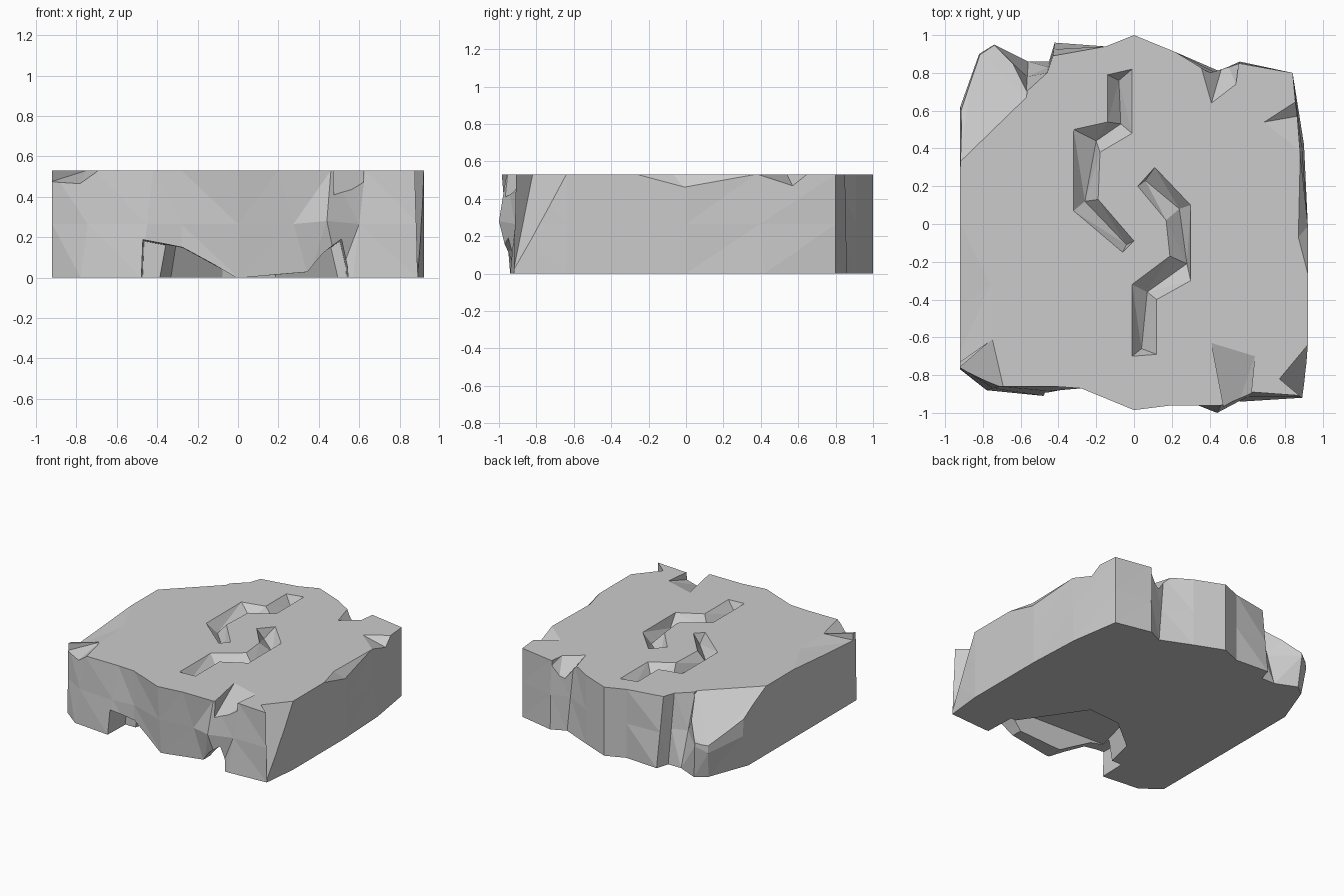
import bpy, bmesh

if "Cube" in bpy.data.objects:
    bpy.data.objects.remove(bpy.data.objects["Cube"])

H = 0.53


def make_object(name, bm):
    bmesh.ops.recalc_face_normals(bm, faces=bm.faces[:])
    mesh = bpy.data.meshes.new(name)
    bm.to_mesh(mesh)
    bm.free()
    obj = bpy.data.objects.new(name, mesh)
    bpy.context.collection.objects.link(obj)
    return obj


def loft(name, rings):
    bm = bmesh.new()
    loops = [[bm.verts.new(p) for p in ring] for ring in rings]
    n = len(loops[0])
    for a, b in zip(loops, loops[1:]):
        for i in range(n):
            j = (i + 1) % n
            bm.faces.new((a[i], a[j], b[j], b[i]))
    sides = bm.faces[:]
    bm.faces.new(loops[0][::-1])
    bm.faces.new(loops[-1])
    bmesh.ops.triangulate(bm, faces=sides)
    return make_object(name, bm)


def hull(name, points):
    bm = bmesh.new()
    verts = [bm.verts.new(p) for p in points]
    res = bmesh.ops.convex_hull(bm, input=verts)
    junk = [v for v in res["geom_interior"] + res["geom_unused"]
            if isinstance(v, bmesh.types.BMVert)]
    bmesh.ops.delete(bm, geom=list(set(junk)), context="VERTS")
    return make_object(name, bm)


def carve(target, cutter):
    mod = target.modifiers.new("carve", "BOOLEAN")
    mod.operation = "DIFFERENCE"
    mod.solver = "EXACT"
    mod.object = cutter
    bpy.context.view_layer.objects.active = target
    bpy.ops.object.modifier_apply(modifier=mod.name)
    bpy.data.objects.remove(cutter)


# Slab outline: bottom x, y then top x, y
outline = [
    (-.92, -.77, -.92, -.76), (-.78, -.88, -.71, -.86), (-.48, -.91, -.42, -.86),
    (-.28, -.87, -.28, -.87), (0, -.94, 0, -.985), (.35, -.91, .2, -.96),
    (.5, -.93, .46, -.96), (.57, -.94, .63, -.89), (.89, -.92, .9, -.91),
    (.92, -.64, .92, -.64), (.92, -.27, .92, -.27), (.92, 0, .92, 0),
    (.9, .42, .88, .37), (.84, .8, .84, .8), (.56, .86, .56, .85),
    (.45, .81, .4, .8), (.22, .91, .22, .91), (0, 1, 0, 1),
    (-.15, .94, -.15, .94), (-.42, .96, -.43, .89), (-.45, .86, -.46, .8),
    (-.56, .86, -.57, .7), (-.72, .93, -.73, .93), (-.8, .87, -.8, .87),
    (-.92, .55, -.91, .58), (-.92, .3, -.92, .3)]
bulges = {6: (.44, -1, .28), 22: (-.74, .95, .25),
          23: (-.82, .9, .2), 24: (-.92, .62, .25)}
bottom = [(a, b, 0) for a, b, c, d in outline]
top = [(c, d, H) for a, b, c, d in outline]
middle = [bulges.get(i, ((a + c) / 2, (b + d) / 2, H / 2))
          for i, (a, b, c, d) in enumerate(outline)]
slab = loft("stone_slab", [bottom, middle, top])

# Chipped corners along the top rim
chips = [
    [(.41, -.63, H), (.64, -.7, H), (.62, -.9, .47), (.53, -.92, .46), (.5, -1.1, .36)],
    [(-.94, .04, H), (-.76, -.32, H), (-.75, -.61, H), (-.95, -.75, .47), (-.95, -.45, .49)],
    [(-.75, -.61, H), (-.69, -.87, H), (-.8, -.95, .43), (-.97, -.8, .46)],
    [(.41, .64, H), (.35, .85, H), (.54, .74, H), (.48, .88, .36), (.56, .9, .47)],
    [(.69, .54, H), (.91, .36, H), (.92, .58, .45), (.86, .65, H)],
    [(.92, -.64, H), (.77, -.82, H), (.895, -.925, 0), (1, -1, -.02), (1, -.6, H)],
    [(.925, -.28, H), (.87, -.07, H), (.88, .37, H), (.93, 0, .45)],
    [(-.92, .33, H), (-.74, .64, H), (-.57, .67, H), (-.96, .65, .33),
     (-.84, .93, .22), (-.73, .98, .27), (-.54, .9, .42)]]
for chip in chips:
    raised = [(x, y, H + .3) for x, y, z in chip]
    carve(slab, hull("chip_cutter", chip + raised))

# Hollow under the front, opening either side of a central lip
floor = [(.5, -.84), (.54, -.75), (.19, -.24), (-.08, -.26), (-.34, -.47), (-.42, -.8)]
carve(slab, hull("hollow_cutter", [(x, y, -.05) for x, y in floor] +
                 [(x * .9, y * .9 - .07, .17) for x, y in floor]))
openings = [
    [(-.49, -.1), (-.48, .2), (-.28, .16), (-.1, .03), (-.01, 0), (-.05, -.1)],
    [(.05, -.1), (.03, 0), (.36, .03), (.36, -.1)],
    [(.33, -.1), (.35, .03), (.43, .13), (.52, .2), (.55, .06), (.56, -.1)]]
for shape in openings:
    carve(slab, hull("opening_cutter",
                     [(x, -1.2, z) for x, z in shape] +
                     [(x * .97, -.7, z * .9) for x, z in shape]))

# Two bent grooves: left rim, floor and right rim x, y at each bend
grooves = [
    [(-.14, .79, -.08, .76, -.01, .82), (-.14, .54, -.07, .53, -.01, .48),
     (-.32, .5, -.2, .44, -.18, .38), (-.32, .07, -.26, .12, -.19, .13),
     (-.06, -.15, -.04, -.11, 0, -.09)],
    [(.02, .2, .06, .23, .11, .3), (.17, .02, .24, .08, .3, .1),
     (.19, -.17, .28, -.21, .3, -.3), (-.01, -.32, .07, -.36, .12, -.4),
     (-.01, -.7, .04, -.66, .12, -.69)]]
for groove in grooves:
    rings = [[(ax, ay, H + .1), (ax, ay, H), (mx, my, H - .08), (bx, by, H), (bx, by, H + .1)]
             for ax, ay, mx, my, bx, by in groove]
    carve(slab, loft("groove_cutter", rings))

for p in slab.data.polygons:
    p.use_smooth = False
